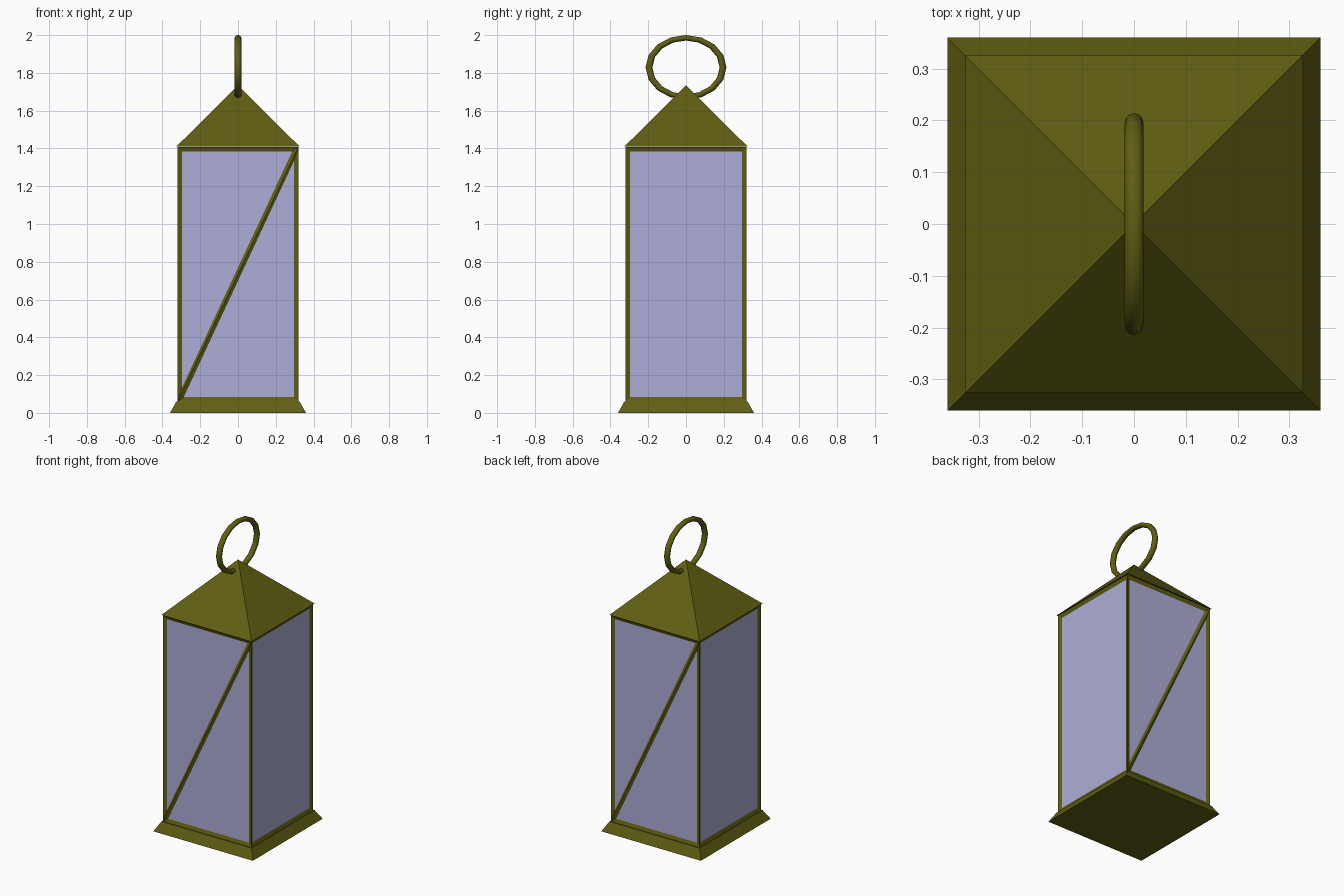
import bpy, bmesh
from math import pi
from mathutils import Matrix, Vector

if "Cube" in bpy.data.objects:
    bpy.data.objects.remove(bpy.data.objects["Cube"])


def material(name, rgb):
    m = bpy.data.materials.new(name)
    m.diffuse_color = (*rgb, 1)
    m.use_nodes = True
    m.node_tree.nodes["Principled BSDF"].inputs["Base Color"].default_value = m.diffuse_color
    return m


OLIVE = material("olive_metal", (0.115, 0.112, 0.006))
GLASS = material("pale_glass", (0.42, 0.42, 0.68))
HALF, Z0, Z1 = 0.311, 0.068, 1.40      # glass body size
FRAME = 0.03                           # bar thickness


def add_object(name, bm, mat):
    bmesh.ops.recalc_face_normals(bm, faces=bm.faces[:])
    mesh = bpy.data.meshes.new(name)
    bm.to_mesh(mesh)
    bm.free()
    mesh.materials.append(mat)
    obj = bpy.data.objects.new(name, mesh)
    bpy.context.collection.objects.link(obj)
    return obj


def square_cone(name, r_bottom, r_top, z0, z1):
    """Square frustum or pyramid given by its half-widths."""
    bm = bmesh.new()
    bmesh.ops.create_cone(bm, cap_ends=True, segments=4, depth=z1 - z0,
                          radius1=r_bottom * 2 ** 0.5, radius2=r_top * 2 ** 0.5)
    bmesh.ops.rotate(bm, verts=bm.verts, matrix=Matrix.Rotation(pi / 4, 3, 'Z'))
    bmesh.ops.translate(bm, verts=bm.verts, vec=(0, 0, (z0 + z1) / 2))
    if r_top == 0:
        bmesh.ops.remove_doubles(bm, verts=bm.verts, dist=1e-4)
    return add_object(name, bm, OLIVE)


def body_box():
    bm = bmesh.new()
    bmesh.ops.create_cube(bm, size=1)
    bmesh.ops.scale(bm, verts=bm.verts, vec=(2 * HALF, 2 * HALF, Z1 - Z0))
    bmesh.ops.translate(bm, verts=bm.verts, vec=(0, 0, (Z0 + Z1) / 2))
    return bm


# Flared foot and pyramid roof
square_cone("base", 0.36, 0.326, 0, 0.06)
square_cone("roof", 0.326, 0, 1.41, 1.735)

# Glass body
add_object("glass_panes", body_box(), GLASS)

# Metal frame: box edges plus one diagonal on front and back
bm = body_box()
for side in (-1, 1):
    ends = [min(bm.verts, key=lambda v: (v.co - Vector(p)).length)
            for p in ((side * HALF, side * HALF, Z0), (-side * HALF, side * HALF, Z1))]
    bmesh.ops.connect_vert_pair(bm, verts=ends)
frame = add_object("frame", bm, OLIVE)
wire = frame.modifiers.new("bars", 'WIREFRAME')
wire.thickness = FRAME
wire.offset = 0
wire.use_even_offset = True

# Oval hanging ring through the roof tip
bpy.ops.mesh.primitive_torus_add(major_segments=16, minor_segments=12,
                                 major_radius=0.196, minor_radius=0.018,
                                 location=(0, 0, 1.829), rotation=(0, pi / 2, 0))
ring = bpy.context.object
ring.name = "hanging_ring"
ring.scale = (0.8, 1, 1)
ring.data.materials.append(OLIVE)
bpy.ops.object.shade_smooth()
